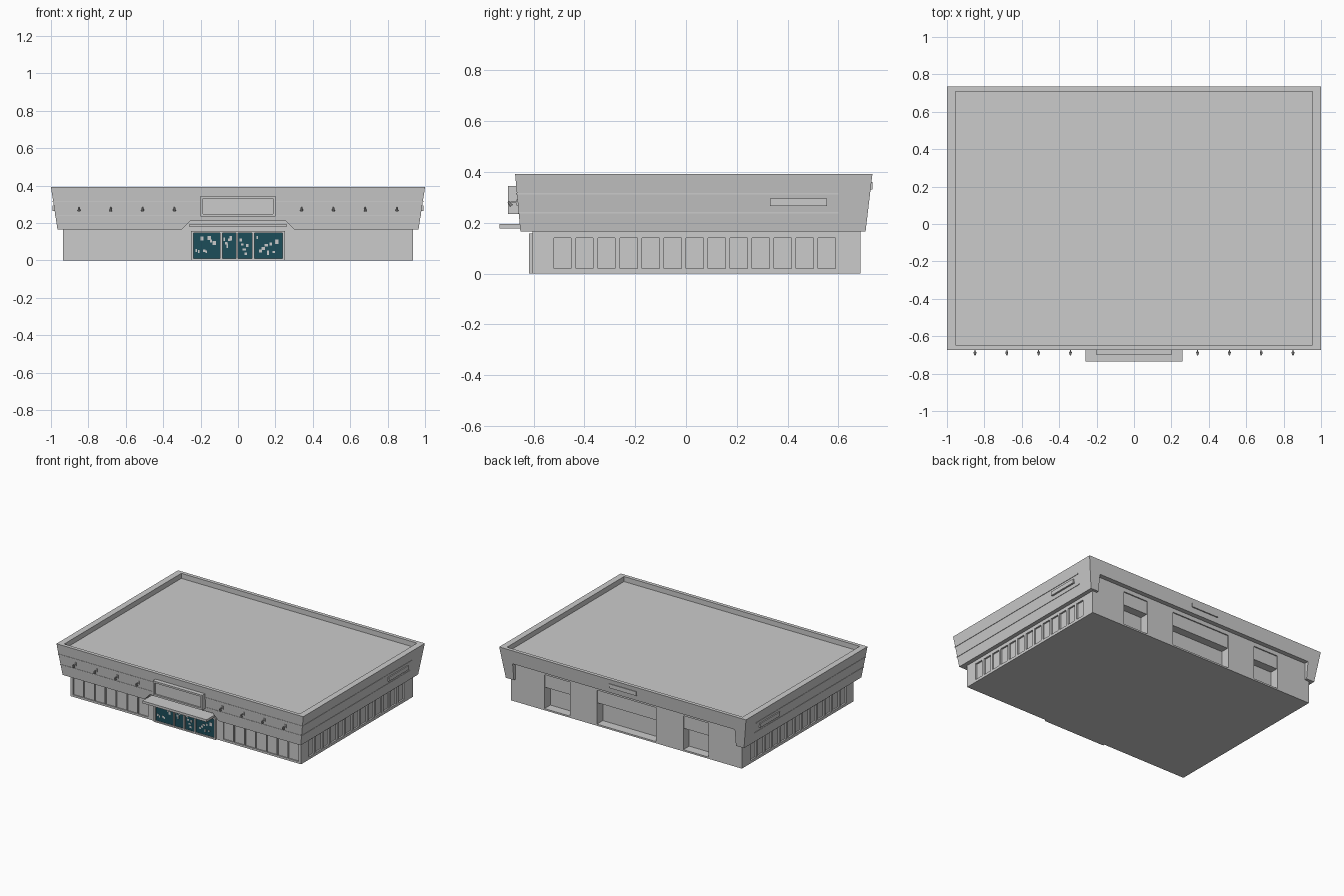
import bpy, bmesh, random
from math import radians
from mathutils import Vector

if "Cube" in bpy.data.objects:
    bpy.data.objects.remove(bpy.data.objects["Cube"])

random.seed(4)


def add_mesh(name, bm, mat=None):
    bmesh.ops.recalc_face_normals(bm, faces=bm.faces)
    me = bpy.data.meshes.new(name)
    bm.to_mesh(me)
    bm.free()
    ob = bpy.data.objects.new(name, me)
    bpy.context.collection.objects.link(ob)
    if mat:
        me.materials.append(mat)
    return ob


def box_into(bm, x0, x1, y0, y1, z0, z1):
    vs = bmesh.ops.create_cube(bm, size=1)["verts"]
    for v in vs:
        v.co = Vector(((x0 + x1) / 2 + v.co.x * (x1 - x0),
                       (y0 + y1) / 2 + v.co.y * (y1 - y0),
                       (z0 + z1) / 2 + v.co.z * (z1 - z0)))
    return vs


def boxes(name, items, mat=None):
    bm = bmesh.new()
    for b in items:
        box_into(bm, *b)
    return add_mesh(name, bm, mat)


def prism(name, pts, y0, y1):
    """Extrude an x-z outline along y."""
    bm = bmesh.new()
    f = bm.faces.new([bm.verts.new((x, y0, z)) for x, z in pts])
    ext = bmesh.ops.extrude_face_region(bm, geom=[f])["geom"]
    for v in ext:
        if isinstance(v, bmesh.types.BMVert):
            v.co.y = y1
    return add_mesh(name, bm)


def cut(target, cutter):
    m = target.modifiers.new("cut", 'BOOLEAN')
    m.operation = 'DIFFERENCE'
    m.solver = 'EXACT'
    m.object = cutter
    bpy.context.view_layer.objects.active = target
    bpy.ops.object.modifier_apply(modifier=m.name)
    bpy.data.objects.remove(cutter)


def face_at(z):
    """Half width, front y and back y of the sloped fascia at height z."""
    t = (z - 0.165) / 0.227
    return 0.965 + 0.035 * t, -0.652 - 0.021 * t, 0.707 + 0.027 * t


# Walls with window panels and rear loading bays cut in
walls = boxes("walls", [(-0.935, 0.935, -0.605, 0.688, 0, 0.33)])
panels = []
for s in (-1, 1):
    for i in range(13):
        y = -0.52 + i * 0.0867
        xs = sorted((s * 0.923, s * 0.96))
        panels.append((*xs, y, y + 0.068, 0.02, 0.14))
    for i in range(7):
        xs = sorted((s * (0.305 + i * 0.088), s * (0.385 + i * 0.088)))
        panels.append((*xs, -0.65, -0.597, 0.015, 0.145))
for x0, x1 in ((-0.665, -0.46), (-0.24, 0.24), (0.46, 0.665)):
    panels.append((x0, x1, 0.62, 0.75, 0.012, 0.26))
cut(walls, boxes("panel_cutter", panels))

# Sloped fascia with parapet and sunken roof
bm = bmesh.new()
for v in box_into(bm, -1, 1, 0, 1, 0, 1):
    z = 0.165 if v.co.z < 0.5 else 0.392
    w, yf, yb = face_at(z)
    v.co = (w if v.co.x > 0 else -w, yb if v.co.y > 0.5 else yf, z)
top = max(bm.faces, key=lambda f: f.calc_center_median().z)
bmesh.ops.inset_individual(bm, faces=[top], thickness=0.037)
for v in top.verts:
    v.co.x = 0.955 if v.co.x > 0 else -0.955
ext = bmesh.ops.extrude_face_region(bm, geom=[top])["geom"]
bmesh.ops.translate(bm, vec=(0, 0, -0.037),
                    verts=[g for g in ext if isinstance(g, bmesh.types.BMVert)])
bmesh.ops.delete(bm, geom=[top], context='FACES_ONLY') if top.is_valid else None
fascia = add_mesh("roof_fascia", bm)
cut(fascia, boxes("rear_cutter", [(-0.9, 0.9, 0.68, 0.8, 0.1, 0.29)]))
cut(fascia, prism("entrance_cutter",
                  [(-0.345, 0.12), (0.345, 0.12), (0.30, 0.165), (0.255, 0.212),
                   (-0.255, 0.212), (-0.30, 0.165)], -0.8, -0.6))

# Thin trim lines round the front and sides
trim = []
for z in (0.24, 0.315):
    w, yf, _ = face_at(z)
    za, zb = z - 0.003, z + 0.003
    for s in (-1, 1):
        xs = sorted((s * (w - 0.01), s * (w + 0.003)))
        trim.append((*xs, yf - 0.003, 0.6, za, zb))
    trim.append((-w, w, yf - 0.003, yf + 0.01, za, zb))
boxes("fascia_trim", trim)

# Entrance canopy
boxes("canopy", [(-0.26, 0.26, -0.735, -0.6, 0.178, 0.195)])

# Framed blank sign board and plain side and rear plates
sign = boxes("front_sign", [(-0.2, 0.2, -0.70, -0.64, 0.235, 0.345)])
cut(sign, boxes("sign_cutter", [(-0.187, 0.187, -0.75, -0.688, 0.248, 0.332)]))
boxes("small_sign_plates",
      [(-0.993, -0.97, 0.33, 0.555, 0.265, 0.295),
       (0.97, 0.993, 0.33, 0.555, 0.265, 0.295),
       (-0.11, 0.11, 0.71, 0.735, 0.33, 0.36)])

# Glazed shop front, frame and window posters
teal = bpy.data.materials.new("teal_glass")
teal.diffuse_color = (0.012, 0.075, 0.10, 1)
teal.use_nodes = True
teal.node_tree.nodes["Principled BSDF"].inputs["Base Color"].default_value = teal.diffuse_color
boxes("shop_glass", [(-0.24, 0.24, -0.609, -0.59, 0.01, 0.15)], teal)
bars = [(x - 0.006, x + 0.006, -0.618, -0.6, 0.0, 0.155)
        for x in (-0.245, -0.09, -0.005, 0.082, 0.245)]
bars += [(-0.25, 0.25, -0.618, -0.6, z, z + 0.01) for z in (0.0, 0.148)]
boxes("shop_frame", bars)
posters = []
for x0, x1, n in ((-0.23, -0.105, 8), (-0.08, -0.02, 5),
                  (0.005, 0.07, 5), (0.095, 0.23, 8)):
    for i in range(n):
        x = x0 + (x1 - x0 - 0.02) * (i + 0.2) / n
        z = random.uniform(0.025, 0.115)
        w, h = random.uniform(0.008, 0.02), random.uniform(0.01, 0.025)
        posters.append((x, x + w, -0.611, -0.608, z, z + h))
boxes("window_posters", posters)

# Spot lamps along the front: arm, wall plate and tilted head
for s in (-1, 1):
    for k in (0.34, 0.51, 0.68, 0.85):
        x = s * k
        boxes("lamp_arm", [(x - 0.003, x + 0.003, -0.692, -0.65, 0.277, 0.283),
                           (x - 0.006, x + 0.006, -0.668, -0.655, 0.268, 0.292)])
        bpy.ops.mesh.primitive_cone_add(vertices=10, radius1=0.008, radius2=0.004,
                                        depth=0.022, location=(x, -0.693, 0.275),
                                        rotation=(radians(35), 0, 0))
        bpy.context.object.name = "lamp_head"
